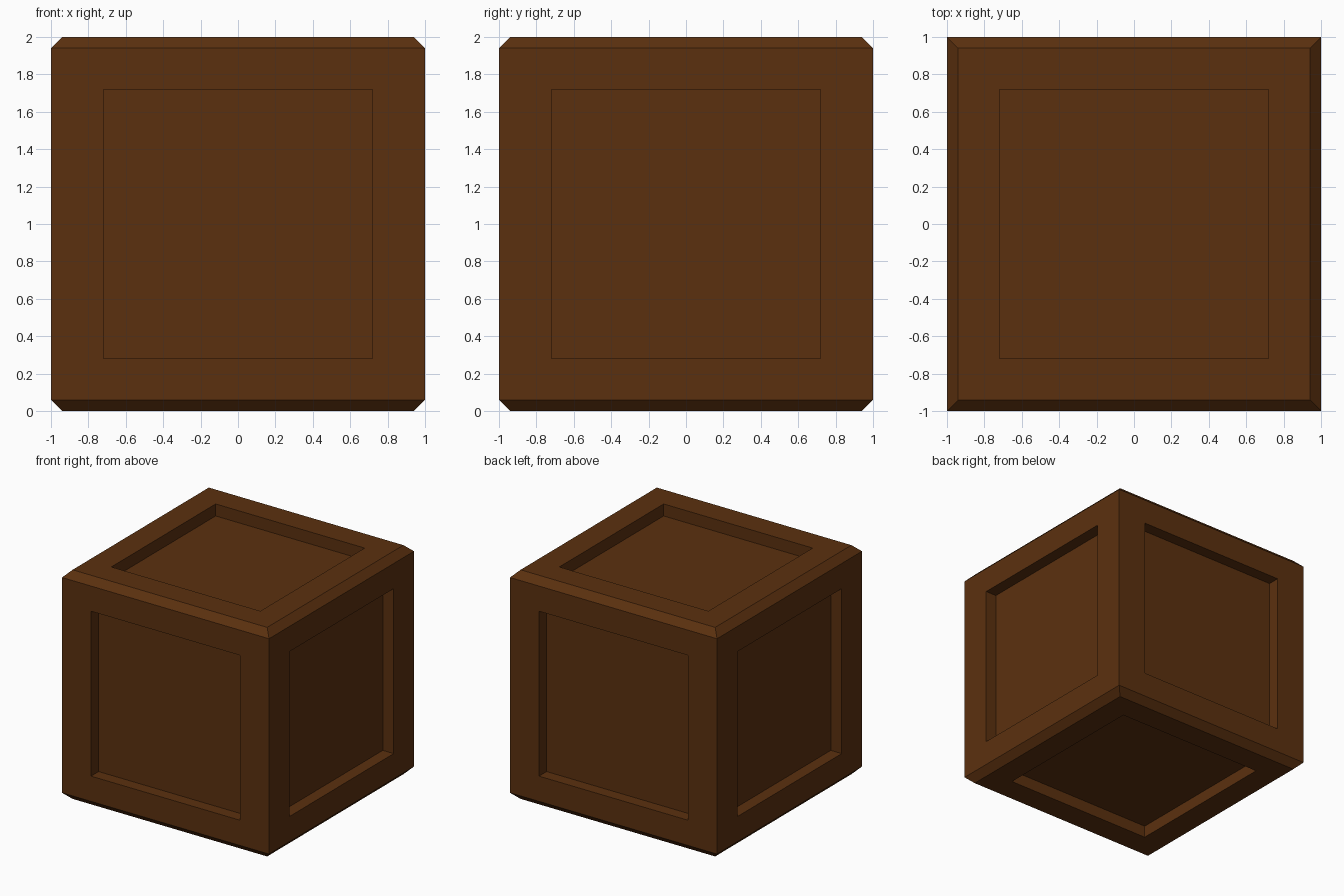
import bpy, bmesh

if "Cube" in bpy.data.objects:
    bpy.data.objects.remove(bpy.data.objects["Cube"])

CHAMFER, PANEL, DEPTH = 0.06, 0.72, 0.105

# Single wood colour
wood = bpy.data.materials.new("dark brown wood")
wood.diffuse_color = (0.105, 0.030, 0.0048, 1)
wood.use_nodes = True
wood.node_tree.nodes["Principled BSDF"].inputs["Base Color"].default_value = wood.diffuse_color

bm = bmesh.new()

# Crate body: square rings give chamfered top and bottom rims, sharp corners
rings = []
for z, h in ((0, 1 - CHAMFER), (CHAMFER, 1), (2 - CHAMFER, 1), (2, 1 - CHAMFER)):
    rings.append([bm.verts.new((sx * h, sy * h, z))
                  for sx, sy in ((-1, -1), (1, -1), (1, 1), (-1, 1))])
for lo, hi in zip(rings, rings[1:]):
    for i in range(4):
        j = (i + 1) % 4
        bm.faces.new((lo[i], lo[j], hi[j], hi[i]))
bm.faces.new(rings[0][::-1])
bm.faces.new(rings[-1])
bm.normal_update()

# Six main faces get a square recessed panel
panels = [f for f in bm.faces if max(abs(c) for c in f.normal) > 0.99]
bmesh.ops.inset_individual(bm, faces=panels, thickness=0.2)
for f in panels:
    for v in f.verts:
        for k in range(3):
            if abs(f.normal[k]) < 0.5:
                mid = 1 if k == 2 else 0
                v.co[k] = mid + (PANEL if v.co[k] > mid else -PANEL)
bm.normal_update()
bmesh.ops.inset_individual(bm, faces=panels, thickness=0, depth=-DEPTH)
bm.normal_update()

mesh = bpy.data.meshes.new("crate")
bm.to_mesh(mesh)
bm.free()
mesh.materials.append(wood)
bpy.context.collection.objects.link(bpy.data.objects.new("crate", mesh))
